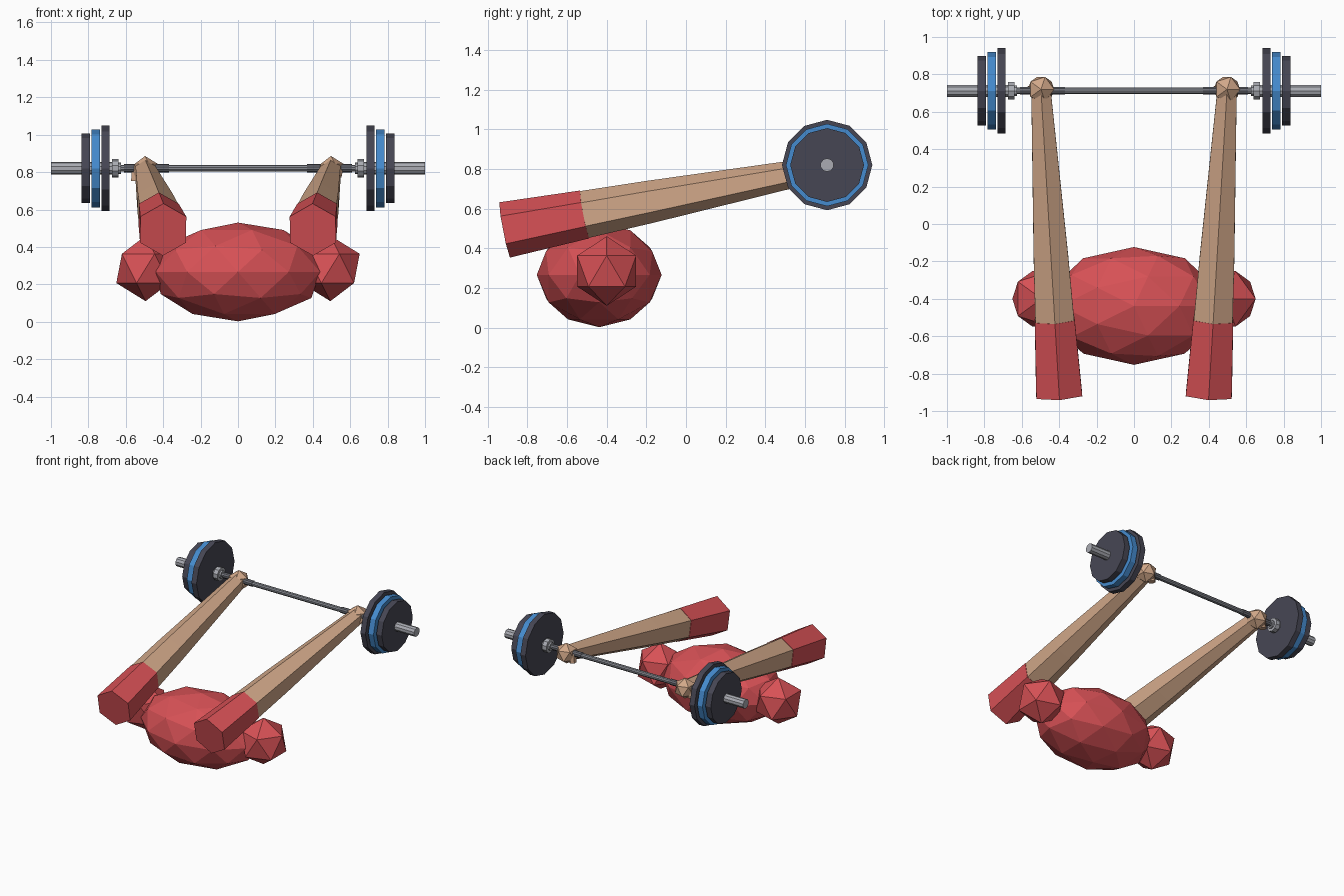
import bpy, bmesh, math
from mathutils import Vector

if "Cube" in bpy.data.objects:
    bpy.data.objects.remove(bpy.data.objects["Cube"])


def material(name, rgb):
    m = bpy.data.materials.new(name)
    m.diffuse_color = (*rgb, 1)
    m.use_nodes = True
    m.node_tree.nodes["Principled BSDF"].inputs["Base Color"].default_value = m.diffuse_color
    return m


RED = material("red cloth", (0.68, 0.082, 0.092))
SKIN = material("tan skin", (0.64, 0.39, 0.25))
DARK = material("dark plate", (0.062, 0.062, 0.088))
BLUE = material("blue plate", (0.06, 0.26, 0.62))
STEEL = material("light steel", (0.40, 0.41, 0.45))
BAR = material("mid steel", (0.24, 0.25, 0.28))
GRIP = material("dark steel", (0.15, 0.155, 0.18))


def finish(bm, name, mat):
    bmesh.ops.recalc_face_normals(bm, faces=bm.faces)
    me = bpy.data.meshes.new(name)
    bm.to_mesh(me)
    bm.free()
    me.materials.append(mat)
    ob = bpy.data.objects.new(name, me)
    bpy.context.collection.objects.link(ob)
    return ob


def ball(name, mat, centre, radii, subdiv):
    bm = bmesh.new()
    bmesh.ops.create_icosphere(bm, subdivisions=subdiv, radius=1)
    bmesh.ops.scale(bm, vec=radii, verts=bm.verts)
    bmesh.ops.translate(bm, vec=centre, verts=bm.verts)
    return finish(bm, name, mat)


def rod(name, mat, a, b, ra, rb, sides, up=Vector((0, 0, 1))):
    """Tapered prism from a to b with one corner pointing up."""
    a, b = Vector(a), Vector(b)
    side = (b - a).cross(up).normalized()
    top = side.cross(b - a).normalized()
    bm = bmesh.new()
    rings = []
    for p, r in ((a, ra), (b, rb)):
        angles = [math.tau * i / sides for i in range(sides)]
        rings.append([bm.verts.new(p + r * (math.cos(t) * top + math.sin(t) * side))
                      for t in angles])
    for i in range(sides):
        j = (i + 1) % sides
        bm.faces.new((rings[0][i], rings[0][j], rings[1][j], rings[1][i]))
    bm.faces.new(rings[0])
    bm.faces.new(rings[1])
    return finish(bm, name, mat)


BY, BZ = 0.712, 0.82   # barbell axis


def along_bar(name, mat, x0, x1, r, sides):
    return rod(name, mat, (x0, BY, BZ), (x1, BY, BZ), r, r, sides)


# Torso
ball("torso", RED, (0, -0.438, 0.266), (0.462, 0.315, 0.264), 2)

# Bar shaft
along_bar("bar_shaft", BAR, -0.7, 0.7, 0.018, 10)

for s, tag in ((-1, "left"), (1, "right")):
    # Shoulder
    ball(tag + "_shoulder", RED, (s * 0.494, -0.40, 0.285), (0.175,) * 3, 1)

    # Arm: cloth sleeve, upper arm and forearm along one line
    start = Vector((s * 0.40, -0.915, 0.4925))
    wrist = Vector((s * 0.497, 0.71, 0.807))
    cuff, elbow = start.lerp(wrist, 0.248), start.lerp(wrist, 0.452)
    rod(tag + "_sleeve", RED, start, cuff, 0.142, 0.123, 6)
    rod(tag + "_upper_arm", SKIN, cuff, elbow, 0.120, 0.107, 6)
    rod(tag + "_forearm", SKIN, elbow, wrist, 0.107, 0.060, 6)

    # Hand and thumb
    hand = Vector((s * 0.497, 0.72, 0.808))
    ball(tag + "_hand", SKIN, hand, (0.078,) * 3, 1)
    rod(tag + "_thumb", SKIN, hand + Vector((-0.048, 0, 0.01)),
        hand + Vector((-0.052, 0, -0.056)), 0.026, 0.026, 6, Vector((0, 1, 0)))

    # Barbell end: grip, collar, plates and loading sleeve
    along_bar(tag + "_grip", GRIP, s * 0.37, s * 0.61, 0.022, 10)
    along_bar(tag + "_collar", STEEL, s * 0.625, s * 0.672, 0.030, 10)
    along_bar(tag + "_collar_ring", STEEL, s * 0.638, s * 0.673, 0.050, 10)
    along_bar(tag + "_bar_end", STEEL, s * 0.67, s * 1.0, 0.034, 10)
    along_bar(tag + "_large_plate", DARK, s * 0.687, s * 0.729, 0.228, 12)
    along_bar(tag + "_middle_plate", BLUE, s * 0.738, s * 0.782, 0.208, 12)
    along_bar(tag + "_small_plate", DARK, s * 0.792, s * 0.836, 0.186, 12)
